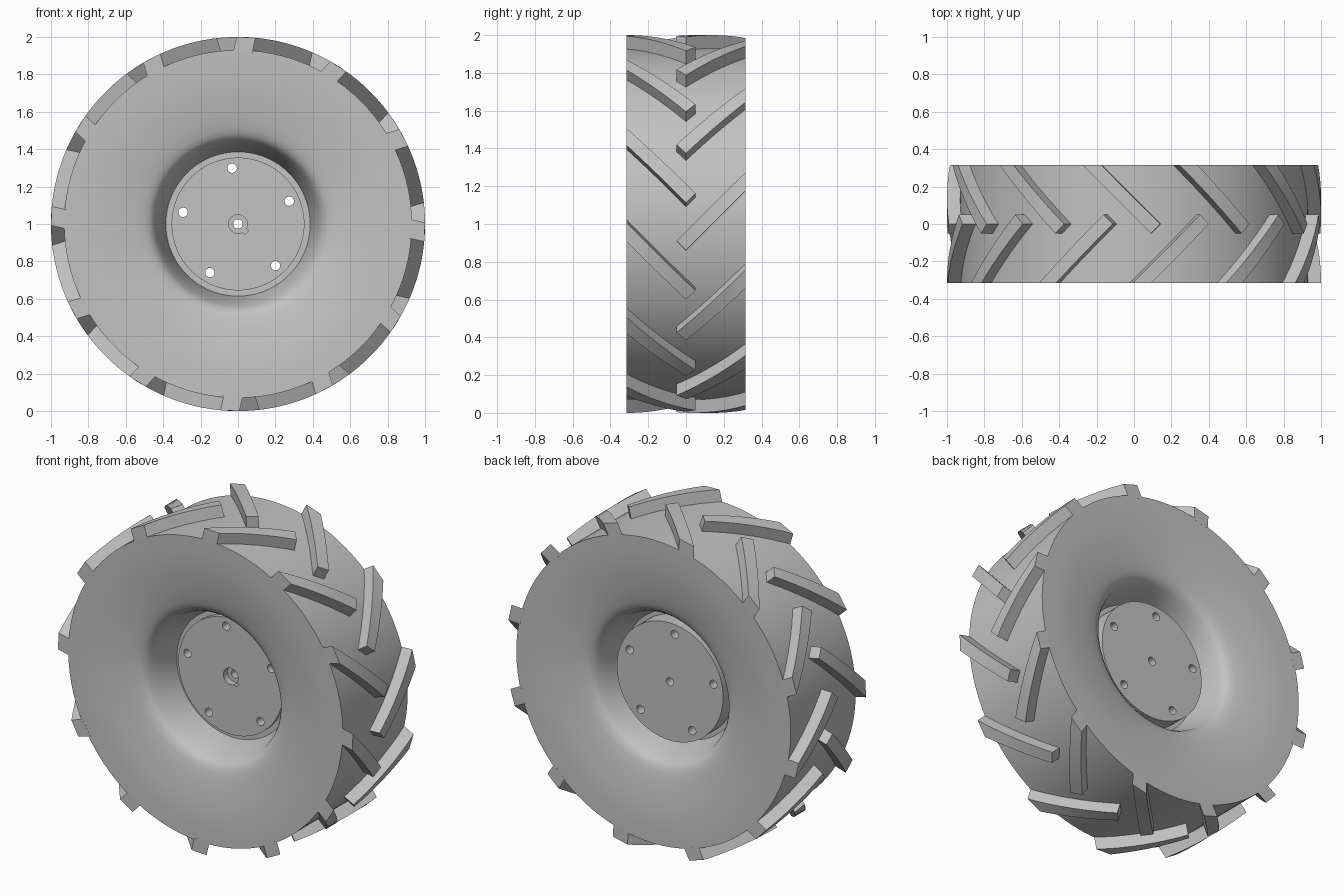
import bpy, bmesh, math
from mathutils import Vector

old = bpy.data.objects.get("Cube")
if old:
    bpy.data.objects.remove(old, do_unlink=True)

HALF = 0.315          # half width of the wheel
CENTRE = Vector((0, 0, 1))

grey = bpy.data.materials.new("plain grey")
grey.use_nodes = True
tone = (0.54, 0.54, 0.54, 1)
grey.diffuse_color = tone
grey.node_tree.nodes["Principled BSDF"].inputs["Base Color"].default_value = tone


def finish(name, bm, smooth=True):
    bmesh.ops.recalc_face_normals(bm, faces=bm.faces)
    mesh = bpy.data.meshes.new(name)
    bm.to_mesh(mesh)
    bm.free()
    mesh.materials.append(grey)
    ob = bpy.data.objects.new(name, mesh)
    bpy.context.collection.objects.link(ob)
    if smooth:
        bpy.ops.object.select_all(action='DESELECT')
        ob.select_set(True)
        bpy.context.view_layer.objects.active = ob
        bpy.ops.object.shade_smooth_by_angle(angle=math.radians(30))
    return ob


def lathe(name, profile, steps=96):
    """Spin a closed loop of (radius, y) points round the axle."""
    bm = bmesh.new()
    verts = [bm.verts.new((r, y, 1)) for r, y in profile]
    edges = [bm.edges.new(p) for p in zip(verts, verts[1:] + verts[:1])]
    bmesh.ops.spin(bm, geom=verts + edges, cent=CENTRE, axis=(0, 1, 0),
                   angle=math.tau, steps=steps, use_merge=True)
    bmesh.ops.remove_doubles(bm, verts=bm.verts, dist=0.0005)
    return finish(name, bm)


# Tyre: dished sides, (radius, depth below the side), round a straight tread
dish = [(0.93, 0), (0.84, 0.002), (0.76, 0.007), (0.69, 0.015), (0.62, 0.026),
        (0.56, 0.037), (0.51, 0.049), (0.48, 0.06), (0.46, 0.075),
        (0.443, 0.1), (0.427, 0.15), (0.385, 0.275)]
front = [(r, d - HALF) for r, d in dish]
back = [(r, HALF - d) for r, d in reversed(dish)]
lathe("tyre", front + back)

# Hub: flange with a raised disc on each side, axle hole and wider front socket
hub = lathe("hub", [(0.05, -0.07), (0.355, -0.07), (0.355, -0.042), (0.388, -0.042),
                    (0.388, 0.042), (0.36, 0.042), (0.36, 0.155), (0.025, 0.155),
                    (0.025, -0.03), (0.05, -0.03)])


def cut_hub(name, x, z, radius, depth, sides=32):
    """Cut a straight hole along y into the hub, from the front."""
    bm = bmesh.new()
    ends = []
    for y in (-0.25, depth):
        ring = []
        for i in range(sides):
            a = math.tau * i / sides
            ring.append(bm.verts.new((x + radius * math.cos(a), y,
                                      1 + z + radius * math.sin(a))))
        bm.faces.new(ring)
        ends.append(ring)
    for i in range(sides):
        j = (i + 1) % sides
        bm.faces.new((ends[0][i], ends[0][j], ends[1][j], ends[1][i]))
    cutter = finish(name, bm, False)
    cutter.hide_render = True
    mod = hub.modifiers.new(name, 'BOOLEAN')
    mod.operation = 'DIFFERENCE'
    mod.solver = 'EXACT'
    mod.object = cutter
    bpy.ops.object.select_all(action='DESELECT')
    bpy.context.view_layer.objects.active = hub
    hub.select_set(True)
    bpy.ops.object.modifier_apply(modifier=name)
    bpy.data.objects.remove(cutter, do_unlink=True)


# Bolt holes and the keyway of the socket
for k in range(5):
    a = math.radians(96 + 72 * k)
    cut_hub("bolt_hole", 0.3 * math.cos(a), 0.3 * math.sin(a), 0.025, 0.25)
cut_hub("keyway", 0.036, -0.036, 0.02, -0.036, 4)

# Tread lugs: straight slanted bars trimmed to the round outside
STEPS = 8
INNER_END = 0.05
MIDDLE = (INNER_END - HALF) / 2


def add_lug(bm, side, turn):
    """One bar from the outer edge to just past the middle, at angle turn."""
    loops = []
    for i in range(STEPS + 1):
        ring = []
        # the upper edge runs further in than the lower: square-cut end
        for y_end, shift, radii in ((INNER_END, 0.05, (1, 0.92)),
                                    (0, -0.05, (0.92, 1))):
            y = -HALF + (y_end + HALF) * i / STEPS
            across = shift - (y - MIDDLE)
            for r in radii:
                a = turn + math.asin(across / r)
                ring.append(bm.verts.new((r * math.cos(a), side * y,
                                          1 + r * math.sin(a))))
        loops.append(ring)
    for p, q in zip(loops, loops[1:]):
        for i in range(4):
            j = (i + 1) % 4
            bm.faces.new((p[i], p[j], q[j], q[i]))
    bm.faces.new(loops[0])
    bm.faces.new(loops[-1])


for name, side, first in (("front_lugs", 1, 17), ("back_lugs", -1, 2.5)):
    bm = bmesh.new()
    for k in range(12):
        add_lug(bm, side, math.radians(first + 30 * k))
    finish(name, bm)
